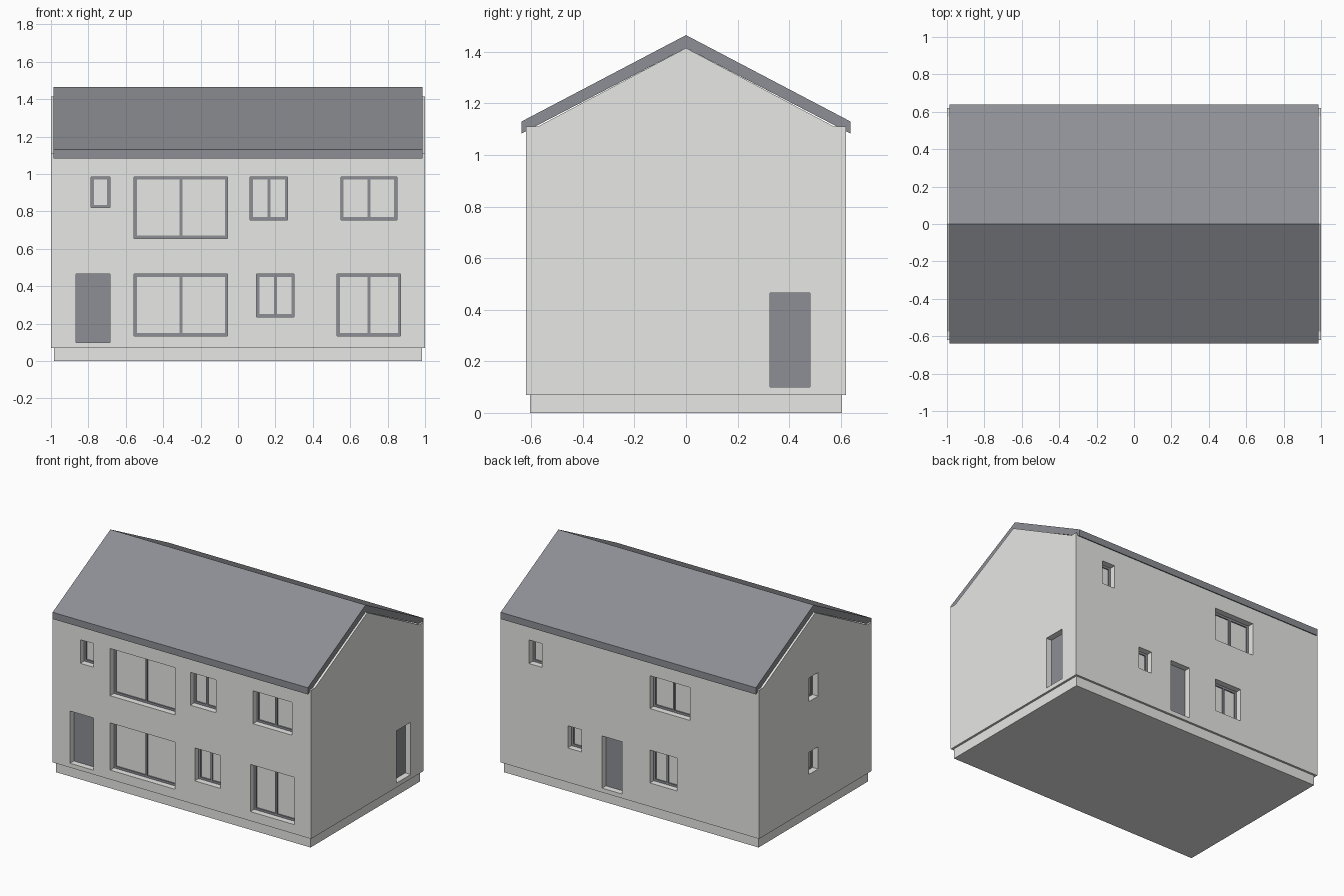
import bpy
import bmesh
from mathutils import Vector

if "Cube" in bpy.data.objects:
    bpy.data.objects.remove(bpy.data.objects["Cube"])


def make_material(name, rgb):
    mat = bpy.data.materials.new(name)
    mat.use_nodes = True
    mat.diffuse_color = (*rgb, 1)
    mat.node_tree.nodes["Principled BSDF"].inputs["Base Color"].default_value = (*rgb, 1)
    return mat


PALE = make_material("pale grey render", (0.8, 0.8, 0.78))
SLATE = make_material("slate grey", (0.27, 0.275, 0.3))

HALF_X, HALF_Y = 1.0, 0.62
RECESS, BAR = 0.05, 0.015


def make_object(name, bm, mat):
    bmesh.ops.recalc_face_normals(bm, faces=bm.faces)
    mesh = bpy.data.meshes.new(name)
    bm.to_mesh(mesh)
    bm.free()
    mesh.materials.append(mat)
    obj = bpy.data.objects.new(name, mesh)
    bpy.context.collection.objects.link(obj)
    return obj


def add_box(bm, a, b):
    """Axis-aligned box between two opposite corners."""
    a, b = Vector(a), Vector(b)
    mid, size = (a + b) / 2, b - a
    cube = bmesh.ops.create_cube(bm, size=1)
    for v in cube["verts"]:
        v.co = mid + Vector(c * abs(s) for c, s in zip(v.co, size))


def extrude_profile(name, half_profile, half_length, mat):
    """Mirror a (y, z) half profile across y = 0 and extrude it along x."""
    points = half_profile + [(-y, z) for y, z in reversed(half_profile) if y > 0]
    bm = bmesh.new()
    face = bm.faces.new([bm.verts.new((-half_length, y, z)) for y, z in points])
    ext = bmesh.ops.extrude_face_region(bm, geom=[face])
    moved = [g for g in ext["geom"] if isinstance(g, bmesh.types.BMVert)]
    bmesh.ops.translate(bm, verts=moved, vec=(2 * half_length, 0, 0))
    return make_object(name, bm, mat)


def on_wall(side, u, depth, z):
    """Point at position u along a wall, sunk by depth."""
    return {"front": (u, depth - HALF_Y, z), "back": (u, HALF_Y - depth, z),
            "right": (HALF_X - depth, u, z), "left": (depth - HALF_X, u, z)}[side]


def wall_box(bm, side, u0, u1, z0, z1, d0, d1):
    add_box(bm, on_wall(side, u0, d0, z0), on_wall(side, u1, d1, z1))


# Openings: wall, name, from, to, bottom, top, number of panes (0 is a door)
UP, LOW = 0.985, 0.465
OPENINGS = [
    ("front", "upper_small", -0.785, -0.685, 0.82, UP, 1),
    ("front", "upper_large", -0.555, -0.055, 0.655, UP, 2),
    ("front", "upper_narrow", 0.065, 0.265, 0.755, UP, 2),
    ("front", "upper_medium", 0.55, 0.85, 0.755, UP, 2),
    ("front", "lower_large", -0.555, -0.055, 0.135, LOW, 2),
    ("front", "lower_narrow", 0.1, 0.3, 0.235, LOW, 2),
    ("front", "lower_medium", 0.53, 0.87, 0.135, LOW, 2),
    ("front", "door", -0.865, -0.685, 0.1, LOW, 0),
    ("back", "upper_small", 0.68, 0.78, 0.82, UP, 1),
    ("back", "upper_medium", -0.465, -0.155, 0.755, UP, 2),
    ("back", "lower_small", 0.375, 0.48, 0.31, LOW, 1),
    ("back", "lower_medium", -0.365, -0.155, 0.235, LOW, 2),
    ("back", "door", 0.06, 0.215, 0.1, LOW, 0),
    ("left", "upper_small", -0.03, 0.07, 0.82, UP, 1),
    ("left", "lower_small", -0.03, 0.07, 0.31, LOW, 1),
    ("right", "door", 0.325, 0.48, 0.1, LOW, 0),
]

# Plinth
bm = bmesh.new()
add_box(bm, (-0.985, -0.605, 0), (0.985, 0.605, 0.07))
make_object("plinth", bm, PALE)

# Gabled walls with recesses cut for the openings
walls = extrude_profile(
    "walls", [(HALF_Y, 0.07), (HALF_Y, 1.11), (0.575, 1.11), (0, 1.415)], HALF_X, PALE)
bm = bmesh.new()
for side, _, u0, u1, z0, z1, _ in OPENINGS:
    wall_box(bm, side, u0, u1, z0, z1, -0.05, RECESS)
cutter = make_object("opening_cutter", bm, PALE)
cutter.hide_render = True
cut = walls.modifiers.new("openings", "BOOLEAN")
cut.object, cut.operation, cut.solver = cutter, "DIFFERENCE", "EXACT"
bpy.context.view_layer.objects.active = walls
bpy.ops.object.modifier_apply(modifier=cut.name)
bpy.data.objects.remove(cutter)

# Pitched roof slab
extrude_profile("roof", [(0, 1.415), (0.638, 1.083), (0.638, 1.13), (0, 1.465)], 0.987, SLATE)

# Door leaves and window frames; the recess floor forms the pale panes
for side, name, u0, u1, z0, z1, panes in OPENINGS:
    bm = bmesh.new()
    near, far = RECESS - 0.008, RECESS + 0.005
    if panes == 0:
        wall_box(bm, side, u0, u1, z0, z1, near, far)
        make_object(f"{side}_{name}", bm, SLATE)
        continue
    for z in (z0, z1 - BAR):
        wall_box(bm, side, u0, u1, z, z + BAR, near, far)
    for i in range(panes + 1):
        u = u0 + (u1 - u0 - BAR) * i / panes
        wall_box(bm, side, u, u + BAR, z0 + BAR, z1 - BAR, near, far)
    make_object(f"{side}_{name}_window_frame", bm, SLATE)
